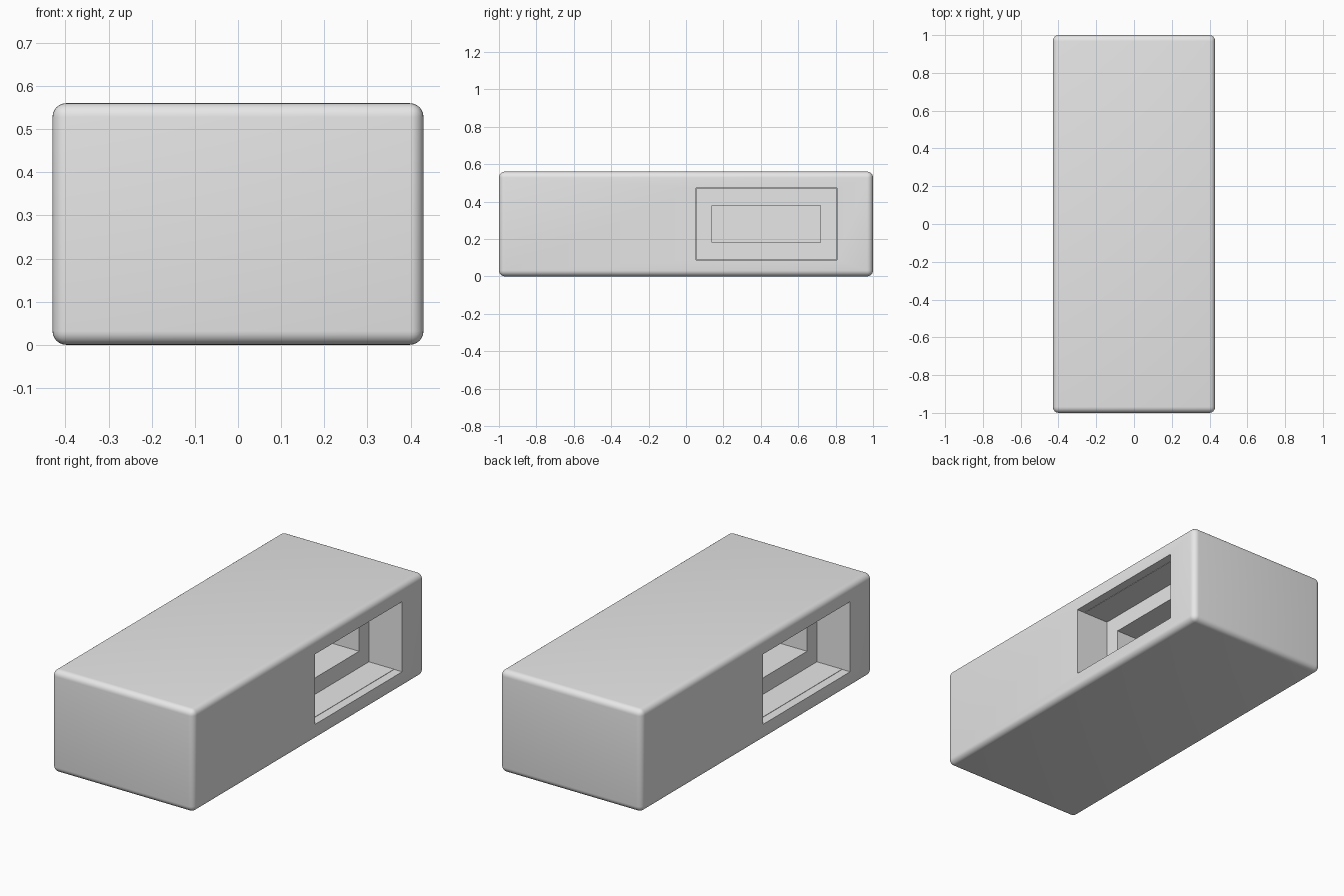
import bpy, bmesh, math
from mathutils import Matrix

if "Cube" in bpy.data.objects:
    bpy.data.objects.remove(bpy.data.objects["Cube"])

HALF_X, HALF_Y, HEIGHT, ROUND = 0.43, 1.0, 0.56, 0.032

grey = bpy.data.materials.new("light grey")
grey.diffuse_color = (0.8, 0.8, 0.8, 1)
grey.use_nodes = True
grey.node_tree.nodes["Principled BSDF"].inputs["Base Color"].default_value = grey.diffuse_color


def box(name, lo, hi):
    bm = bmesh.new()
    size = [b - a for a, b in zip(lo, hi)]
    mid = [(a + b) / 2 for a, b in zip(lo, hi)]
    bmesh.ops.create_cube(bm, size=1, matrix=Matrix.Translation(mid) @ Matrix.Diagonal((*size, 1)))
    mesh = bpy.data.meshes.new(name)
    bm.to_mesh(mesh)
    bm.free()
    mesh.materials.append(grey)
    obj = bpy.data.objects.new(name, mesh)
    bpy.context.collection.objects.link(obj)
    return obj


# Rounded block
body = box("block_body", (-HALF_X, -HALF_Y, 0), (HALF_X, HALF_Y, HEIGHT))
bevel = body.modifiers.new("rounding", 'BEVEL')
bevel.width, bevel.segments = ROUND, 6

# Stepped side pocket: thin mouth, recess and inner slot, as (depth, y range, z range)
steps = [("mouth", 0.048, (0.053, 0.807), (0.088, 0.472)),
         ("recess", 0.20, (0.055, 0.805), (0.09, 0.47)),
         ("slot", 0.40, (0.14, 0.72), (0.18, 0.38))]
cutters = []
for side in (0, 1):  # the second pocket is turned half way round
    for name, depth, ys, zs in steps:
        cutter = box(f"{name}_cutter_{side}", (HALF_X - depth, ys[0], zs[0]),
                     (HALF_X + 0.1, ys[1], zs[1]))
        cutter.data.transform(Matrix.Rotation(math.pi * side, 4, 'Z'))
        cutter.hide_render = True
        cutters.append(cutter)
        cut = body.modifiers.new(cutter.name, 'BOOLEAN')
        cut.operation, cut.solver, cut.object = 'DIFFERENCE', 'EXACT', cutter

# Apply the cuts, then smooth only the rounded edges
bpy.context.view_layer.objects.active = body
body.select_set(True)
for mod in list(body.modifiers):
    bpy.ops.object.modifier_apply(modifier=mod.name)
for cutter in cutters:
    bpy.data.objects.remove(cutter)
bpy.ops.object.shade_smooth_by_angle(angle=math.radians(35))
